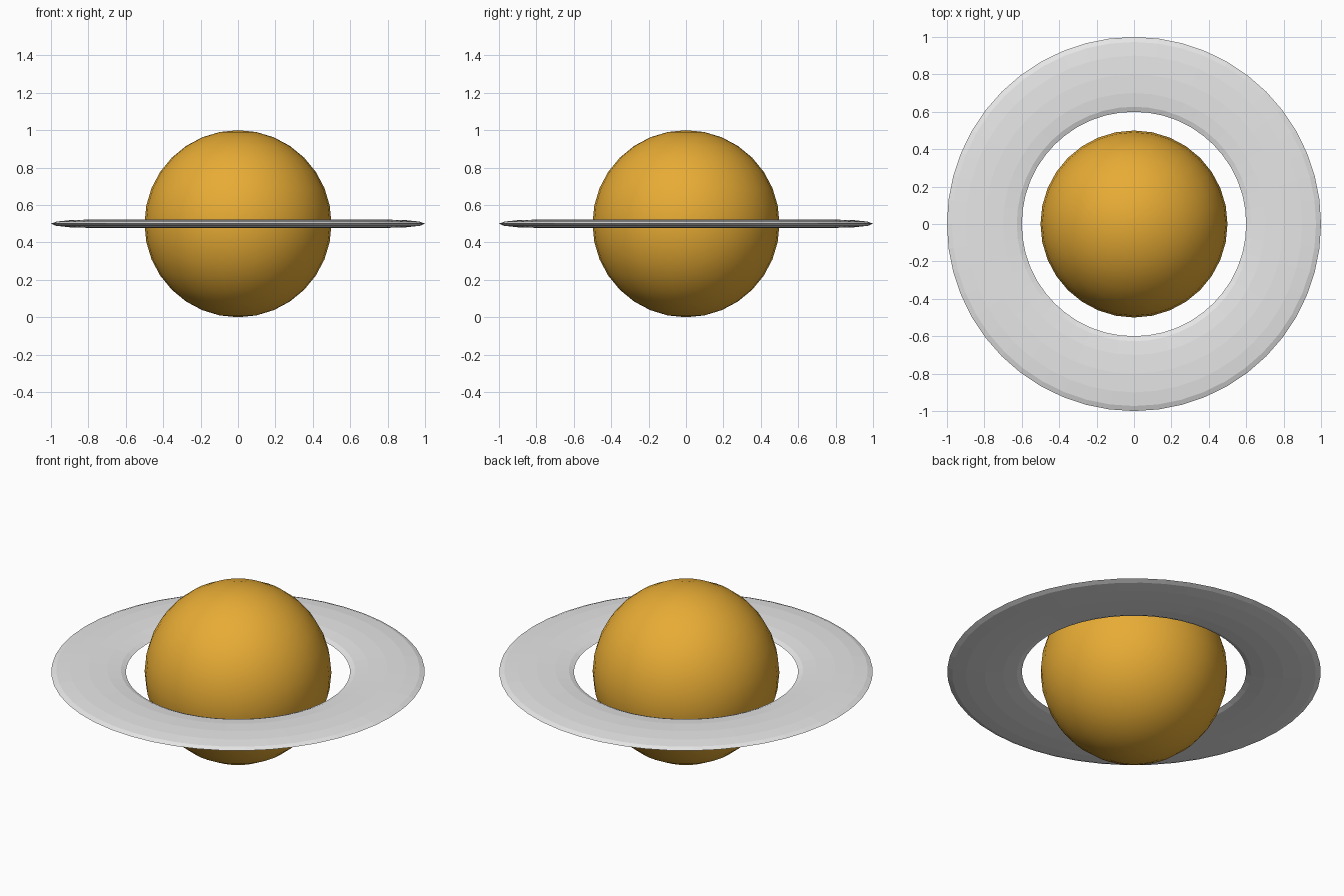
import bpy

if "Cube" in bpy.data.objects:
    bpy.data.objects.remove(bpy.data.objects["Cube"])


def material(name, colour):
    mat = bpy.data.materials.new(name)
    mat.diffuse_color = (*colour, 1)
    mat.use_nodes = True
    mat.node_tree.nodes["Principled BSDF"].inputs["Base Color"].default_value = mat.diffuse_color
    return mat


def finish(name, mat):
    obj = bpy.context.object
    obj.name = name
    obj.data.materials.append(mat)
    return obj


ochre = material("ochre", (0.8, 0.41, 0.035))
pale_grey = material("pale grey", (0.8, 0.8, 0.8))

# Planet: smooth ball resting on the ground
bpy.ops.mesh.primitive_uv_sphere_add(segments=32, ring_count=16, radius=0.5,
                                     location=(0, 0, 0.5))
finish("planet", ochre)
bpy.ops.object.shade_smooth()

# Ring: flattened torus with flat faces, floating clear of the planet
bpy.ops.mesh.primitive_torus_add(major_segments=48, minor_segments=12,
                                 major_radius=0.8, minor_radius=0.2,
                                 location=(0, 0, 0.5))
ring = finish("ring", pale_grey)
ring.scale.z = 0.11
bpy.ops.object.transform_apply(location=False, rotation=False, scale=True)
bpy.ops.object.shade_flat()
